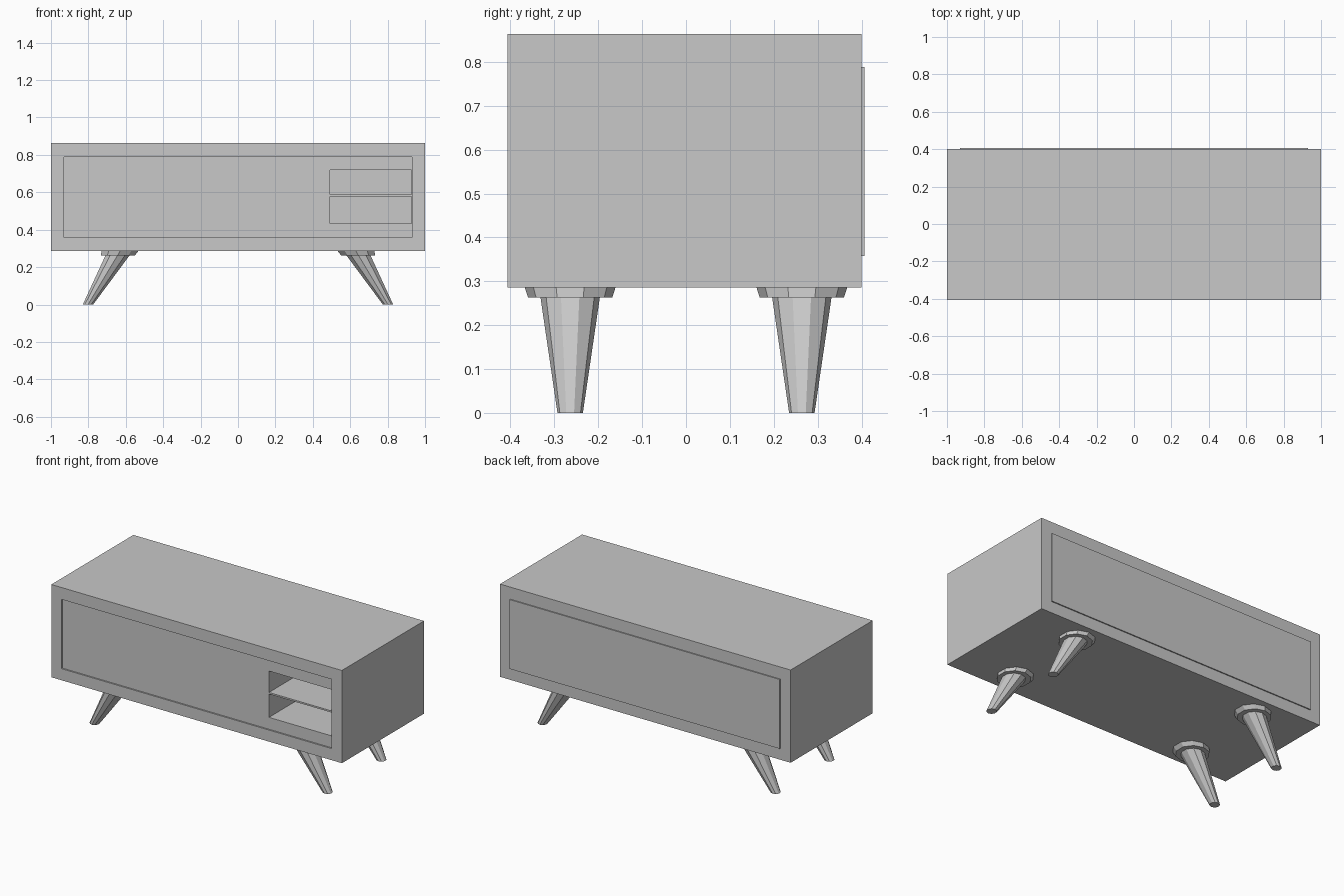
import bpy
import bmesh
from math import cos, sin, pi

cube = bpy.data.objects.get("Cube")
if cube:
    bpy.data.objects.remove(cube, do_unlink=True)

# One grey finish for the whole piece
GREY = (0.58, 0.58, 0.58, 1)
grey = bpy.data.materials.new("grey_finish")
grey.use_nodes = True
grey.diffuse_color = GREY
grey.node_tree.nodes["Principled BSDF"].inputs["Base Color"].default_value = GREY


def finish(name, bm):
    bmesh.ops.recalc_face_normals(bm, faces=bm.faces)
    mesh = bpy.data.meshes.new(name)
    bm.to_mesh(mesh)
    bm.free()
    mesh.materials.append(grey)
    obj = bpy.data.objects.new(name, mesh)
    bpy.context.collection.objects.link(obj)
    return obj


def box(name, x, y, z):
    """Box from (min, max) ranges on each axis."""
    bm = bmesh.new()
    bmesh.ops.create_cube(bm, size=1)
    for v in bm.verts:
        v.co = [r[0] if c < 0 else r[1] for c, r in zip(v.co, (x, y, z))]
    return finish(name, bm)


def carve(target, cutter):
    """Cut one box out of the target, then discard the cutter."""
    cutter.hide_render = True
    mod = target.modifiers.new("cut", 'BOOLEAN')
    mod.operation = 'DIFFERENCE'
    mod.solver = 'EXACT'
    mod.object = cutter
    bpy.context.view_layer.objects.active = target
    bpy.ops.object.modifier_apply(modifier=mod.name)
    bpy.data.objects.remove(cutter, do_unlink=True)


def frustum(name, bottom, top, sides=10):
    """Leaning tapered prism; each end is (x, y, z, radius)."""
    bm = bmesh.new()
    rings = []
    for x, y, z, r in (bottom, top):
        angles = [(i + 0.5) * 2 * pi / sides for i in range(sides)]
        rings.append([bm.verts.new((x + r * cos(a), y + r * sin(a), z)) for a in angles])
    for i in range(sides):
        j = (i + 1) % sides
        bm.faces.new((rings[0][i], rings[0][j], rings[1][j], rings[1][i]))
    for ring in rings:
        bm.faces.new(ring)
    return finish(name, bm)


# Cabinet body with a shallow front recess and two open bays
BASE = 0.286
cabinet = box("cabinet_body", (-1, 1), (-0.407, 0.4), (BASE, 0.863))
carve(cabinet, box("recess_cutter", (-0.93, 0.93), (-0.5, -0.398), (0.358, 0.789)))
for low, high in ((0.432, 0.577), (0.587, 0.72)):
    carve(cabinet, box("bay_cutter", (0.492, 0.927), (-0.5, 0.385), (low, high)))

# Raised back panel
box("back_panel", (-0.93, 0.93), (0.395, 0.407), (0.357, 0.788))

# Splayed legs with mounting collars
for side, sx in (("left", 1), ("right", -1)):
    for end, sy in (("front", -1), ("back", 1)):
        y = sy * 0.264
        frustum(f"{end}_{side}_collar", (sx * 0.642, y, 0.263, 0.096),
                (sx * 0.63, y, BASE + 0.002, 0.104))
        frustum(f"{end}_{side}_leg", (sx * 0.802, y, 0, 0.029),
                (sx * 0.63, y, BASE, 0.071))
